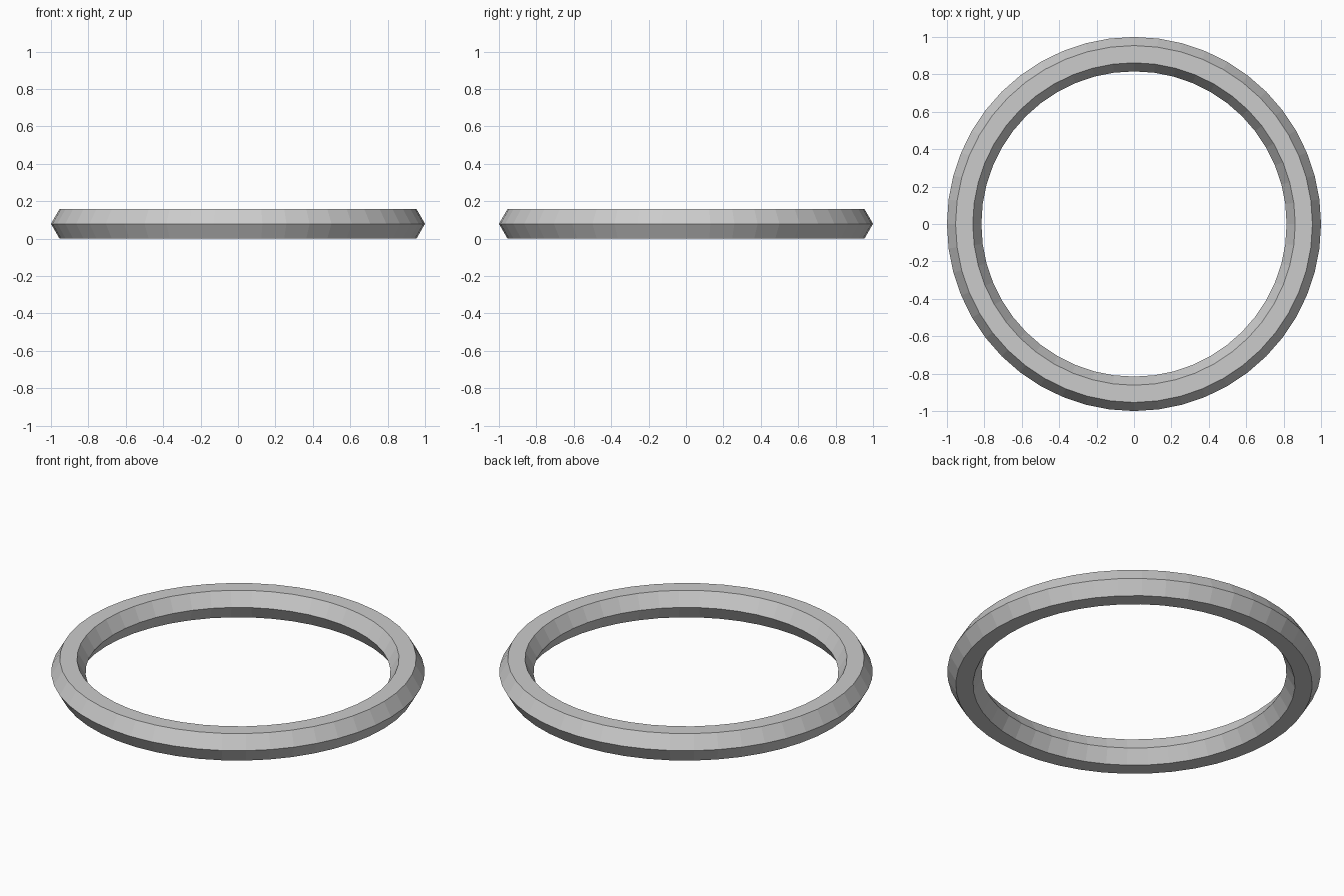
import bpy
import math

if "Cube" in bpy.data.objects:
    bpy.data.objects.remove(bpy.data.objects["Cube"])

# Ring: a flat-shaded torus with a hexagonal cross-section
outer_radius = 1.0
tube_radius = 0.092
half_height = tube_radius * math.sin(math.radians(60))

bpy.ops.mesh.primitive_torus_add(
    major_segments=48,
    minor_segments=6,
    major_radius=outer_radius - tube_radius,
    minor_radius=tube_radius,
    location=(0, 0, half_height),
)
ring = bpy.context.object
ring.name = "ring"
bpy.ops.object.shade_flat()
